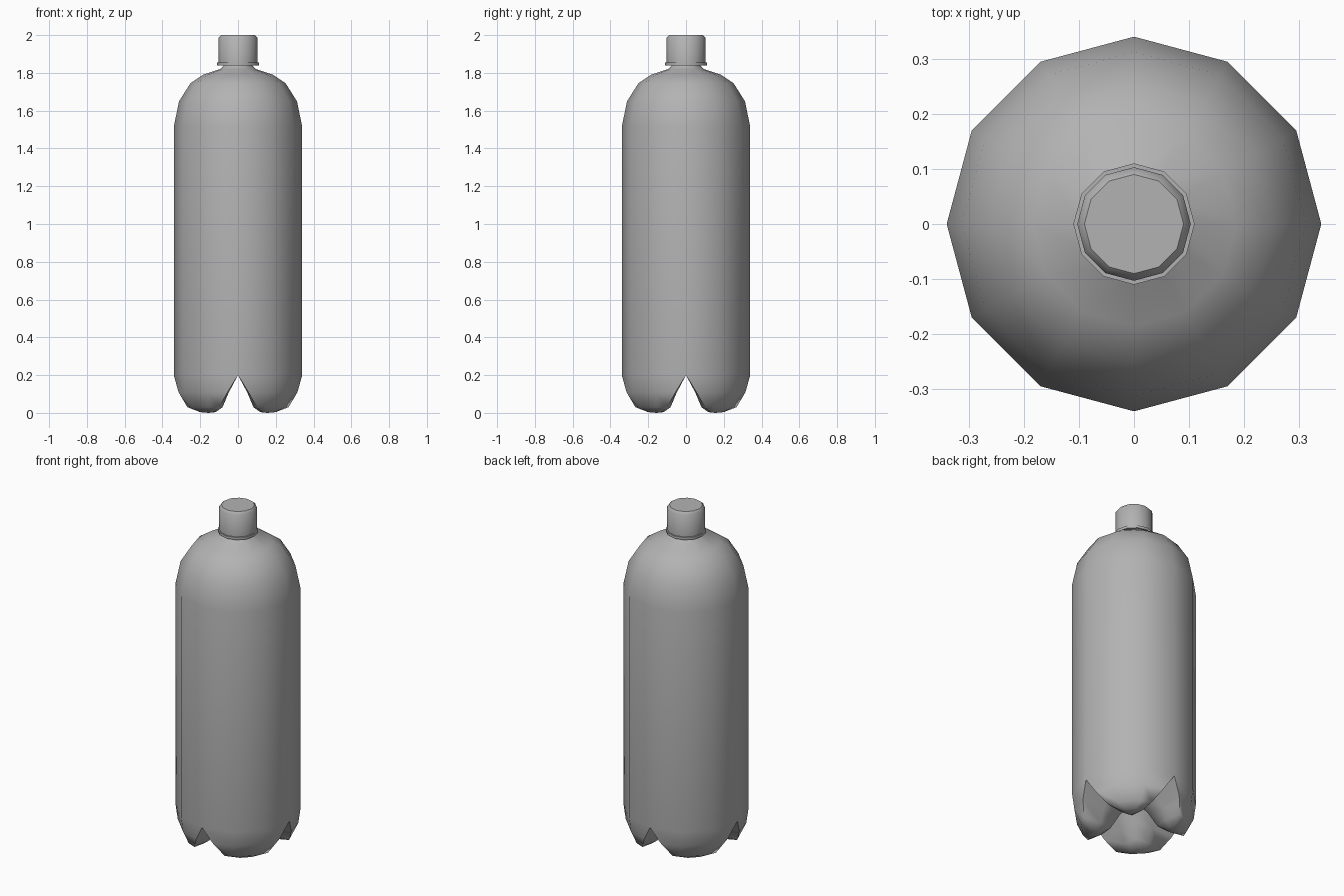
import bpy, bmesh
from math import cos, sin, pi, radians

if "Cube" in bpy.data.objects:
    bpy.data.objects.remove(bpy.data.objects["Cube"])

SIDES = 12

# Dark grey plastic
grey = bpy.data.materials.new("dark_grey_plastic")
grey.diffuse_color = (0.45, 0.45, 0.45, 1)
grey.use_nodes = True
grey.node_tree.nodes["Principled BSDF"].inputs["Base Color"].default_value = grey.diffuse_color


def ring(bm, r, z):
    return [bm.verts.new((r * cos(2 * pi * i / SIDES), r * sin(2 * pi * i / SIDES), z))
            for i in range(SIDES)]


def bridge(bm, a, b):
    n = len(a)
    for i in range(n):
        j = (i + 1) % n
        bm.faces.new((a[i], a[j], b[j], b[i]))


def lathe(bm, profile):
    rings = [ring(bm, r, z) for r, z in profile]
    for a, b in zip(rings, rings[1:]):
        bridge(bm, a, b)
    return rings


def finish(bm, name, angle):
    bmesh.ops.recalc_face_normals(bm, faces=bm.faces[:])
    mesh = bpy.data.meshes.new(name)
    bm.to_mesh(mesh)
    bm.free()
    mesh.materials.append(grey)
    obj = bpy.data.objects.new(name, mesh)
    bpy.context.collection.objects.link(obj)
    bpy.ops.object.select_all(action='DESELECT')
    bpy.context.view_layer.objects.active = obj
    obj.select_set(True)
    bpy.ops.object.shade_smooth_by_angle(angle=radians(angle))
    return obj


# Bottle body: straight wall, domed shoulder and narrow neck
bm = bmesh.new()
rings = lathe(bm, [(0.34, 0.2), (0.34, 1.515), (0.312, 1.65), (0.252, 1.745),
                   (0.185, 1.79), (0.095, 1.82), (0.07, 1.845), (0.07, 1.86)])
bm.faces.new(rings[-1])

# Four rounded feet, one per quadrant, meeting in a cross of grooves
rim = rings[0]
hub = bm.verts.new((0, 0, 0.2))
mids = [bm.verts.new((0.17 * cos(k * pi / 2), 0.17 * sin(k * pi / 2), 0.2)) for k in range(4)]
# each level follows the quadrant outline: hub, groove, four rim points, groove
levels = [
    (0.11, [(.055, .055), (.17, .048), (.315, .055), (.283, .165)]),
    (0.03, [(.09, .09), (.17, .082), (.268, .10), (.245, .155)]),
    (0.004, [(.125, .125), (.16, .118), (.20, .128), (.195, .15)]),
]
for k in range(4):
    c, s = round(cos(k * pi / 2)), round(sin(k * pi / 2))

    def place(x, y, z):
        return bm.verts.new((x * c - y * s, x * s + y * c, z))

    n = (k + 1) % 4
    loop = [hub, mids[k]] + [rim[(3 * k + i) % SIDES] for i in range(4)] + [mids[n]]
    for z, half in levels:
        pts = half + [(y, x) for x, y in reversed(half[1:])]
        new = [place(x, y, z) for x, y in pts]
        bridge(bm, loop, new)
        loop = new
    tip = place(0.155, 0.155, 0)
    for i in range(len(loop)):
        bm.faces.new((loop[i], loop[(i + 1) % len(loop)], tip))
finish(bm, "bottle_body", 85)

# Neck collar
bm = bmesh.new()
rings = lathe(bm, [(0.11, 1.84), (0.11, 1.855)])
bm.faces.new(rings[0])
bm.faces.new(rings[-1])
finish(bm, "neck_collar", 40)

# Screw cap with bevelled top
bm = bmesh.new()
rings = lathe(bm, [(0.103, 1.853), (0.103, 1.986), (0.09, 2.0)])
bm.faces.new(rings[0])
bm.faces.new(rings[-1])
finish(bm, "screw_cap", 44)
